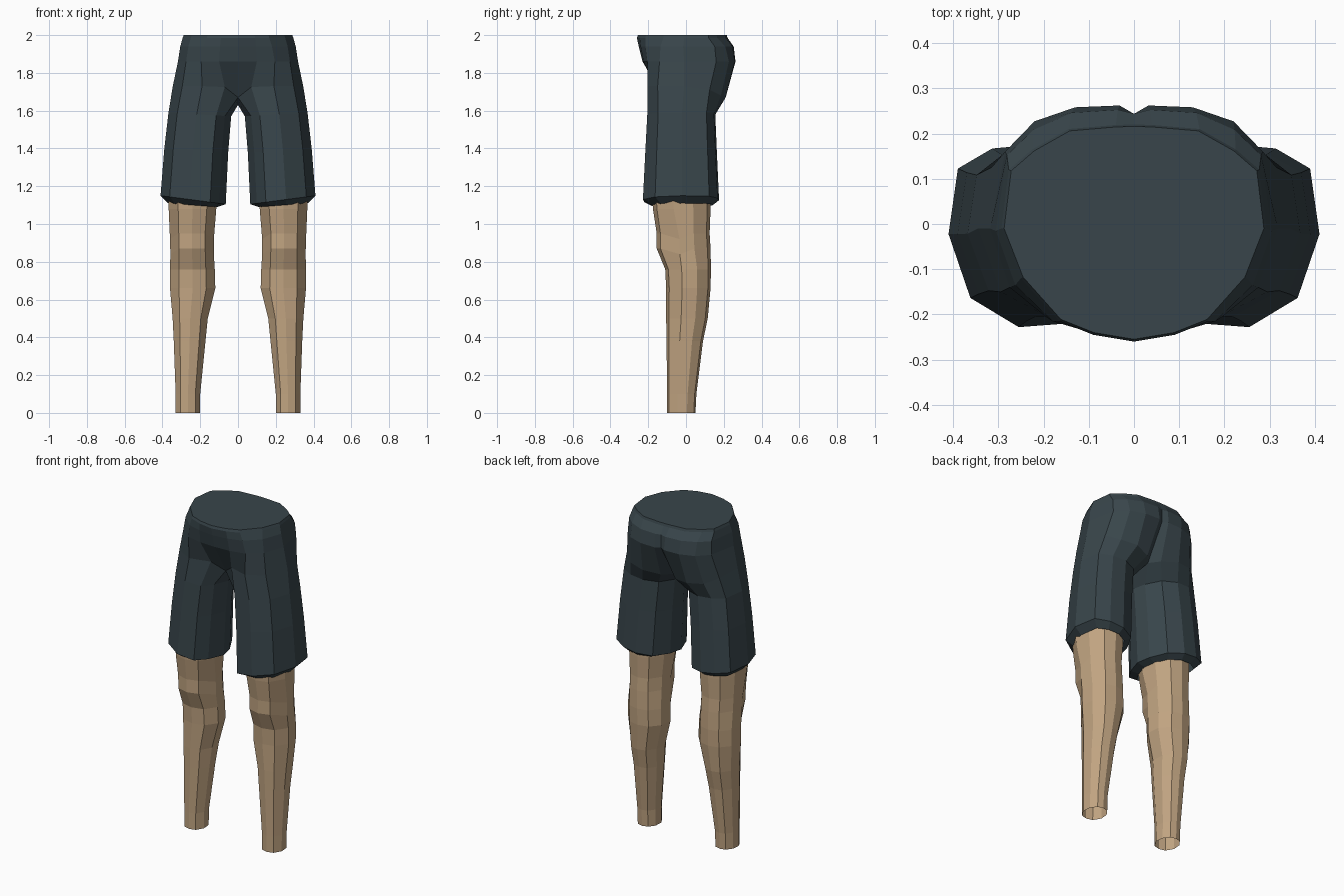
import bpy, bmesh

if "Cube" in bpy.data.objects:
    bpy.data.objects.remove(bpy.data.objects["Cube"])


def material(name, rgb):
    m = bpy.data.materials.new(name)
    m.diffuse_color = (*rgb, 1)
    m.use_nodes = True
    m.node_tree.nodes["Principled BSDF"].inputs["Base Color"].default_value = m.diffuse_color
    return m


skin = material("tan skin", (0.53, 0.37, 0.22))
cloth = material("dark slate cloth", (0.04, 0.06, 0.07))


def loft(name, rings, mat, cap_top=False):
    """Skin a stack of rings for the x > 0 half, then mirror it."""
    bm = bmesh.new()
    rows = [[bm.verts.new(p) for p in ring] for ring in rings]
    n = len(rows[0])
    for low, high in zip(rows, rows[1:]):
        for i in range(n):
            j = (i + 1) % n
            quad = (low[i], low[j], high[j], high[i])
            # leave the body open along the mirror plane
            if any(v.co.x > 0.001 for v in quad):
                bm.faces.new(quad)
    if cap_top:
        bm.faces.new(rows[-1])
    bmesh.ops.delete(bm, geom=[v for v in bm.verts if not v.link_faces], context='VERTS')
    mesh = bpy.data.meshes.new(name)
    bm.to_mesh(mesh)
    bm.free()
    mesh.materials.append(mat)
    ob = bpy.data.objects.new(name, mesh)
    bpy.context.collection.objects.link(ob)
    mod = ob.modifiers.new("mirror", 'MIRROR')
    mod.use_clip = True
    mod.merge_threshold = 0.002
    return ob


def fit(profile, x0, x1, y0, y1, z, tilt=0.0):
    """Stretch a unit profile into a box; tilt raises the outer side."""
    return [(x0 + u * (x1 - x0), y0 + v * (y1 - y0), z + tilt * u) for u, v in profile]


# Shorts: trouser leg outline, from inner front round the outside to the inner middle
cuff = [(.10, .20), (.24, .02), (.55, 0), (.86, .16), (1, .51), (.94, .87),
        (.72, .98), (.46, 1), (.20, .90), (.05, .66), (0, .45)]
crotch = [(0, -.12, 1.67), (.07, -.165, 1.725), (.19, -.205, 1.73), (.295, -.15, 1.73),
          (.345, -.01, 1.73), (.315, .125, 1.71), (.25, .185, 1.68), (.15, .21, 1.67),
          (.05, .175, 1.655), (0, .12, 1.65), (0, 0, 1.63)]
hip = [(0, -.23), (.10, -.225), (.195, -.205), (.275, -.14), (.318, -.01), (.285, .16),
       (.22, .227), (.13, .258), (.032, .262), (0, .243), (0, 0)]
waist = [(0, -.26), (.09, -.245), (.165, -.215), (.25, -.12), (.293, -.01), (.277, .12),
         (.225, .165), (.145, .21), (.04, .219), (0, .22), (0, 0)]
yoke = [((a + c) / 2, (b + d) / 2 + (.012 if b > .1 else -.005), 1.94)
        for (a, b), (c, d) in zip(hip, waist)]
loft("shorts", [
    fit(cuff, .11, .37, -.185, .14, 1.09, .02),
    fit(cuff, .065, .41, -.228, .175, 1.105, .045),
    fit(cuff, .052, .39, -.215, .163, 1.38, .02),
    fit(cuff, .036, .368, -.205, .155, 1.57, .02),
    crotch,
    [(x, y, 1.86) for x, y in hip],
    yoke,
    [(x, y, 1.985) for x, y in waist],
    [(x * .98, y * .98, 2.0) for x, y in waist],
], cloth, cap_top=True)

# Legs: ten sided, kneecap pushed forward, open at the ankle
round_leg = [(.5, 0), (.80, .07), (1, .36), (.97, .70), (.77, .94),
             (.5, 1), (.23, .94), (.03, .70), (0, .36), (.20, .07)]
leg_rings = [
    (.20, .33, -.10, .05, 0), (.20, .33, -.10, .055, .10),
    (.172, .34, -.103, .09, .38), (.16, .346, -.105, .115, .50),
    (.12, .36, -.105, .13, .66), (.123, .36, -.11, .132, .76),
    (.128, .358, -.155, .13, .87), (.128, .36, -.155, .125, .95),
    (.115, .367, -.175, .13, 1.08), (.11, .37, -.18, .13, 1.16)]
legs = [fit(round_leg, *r) for r in leg_rings]
# sides of the knee sit back from the cap
for ring in legs[6:8]:
    for i in (2, 8):
        x, y, z = ring[i]
        ring[i] = (x, y + .02, z - .03)
loft("legs", legs, skin)

# Point every surface outwards
for ob in bpy.data.objects:
    bm = bmesh.new()
    bm.from_mesh(ob.data)
    bmesh.ops.recalc_face_normals(bm, faces=bm.faces)
    bm.to_mesh(ob.data)
    bm.free()
